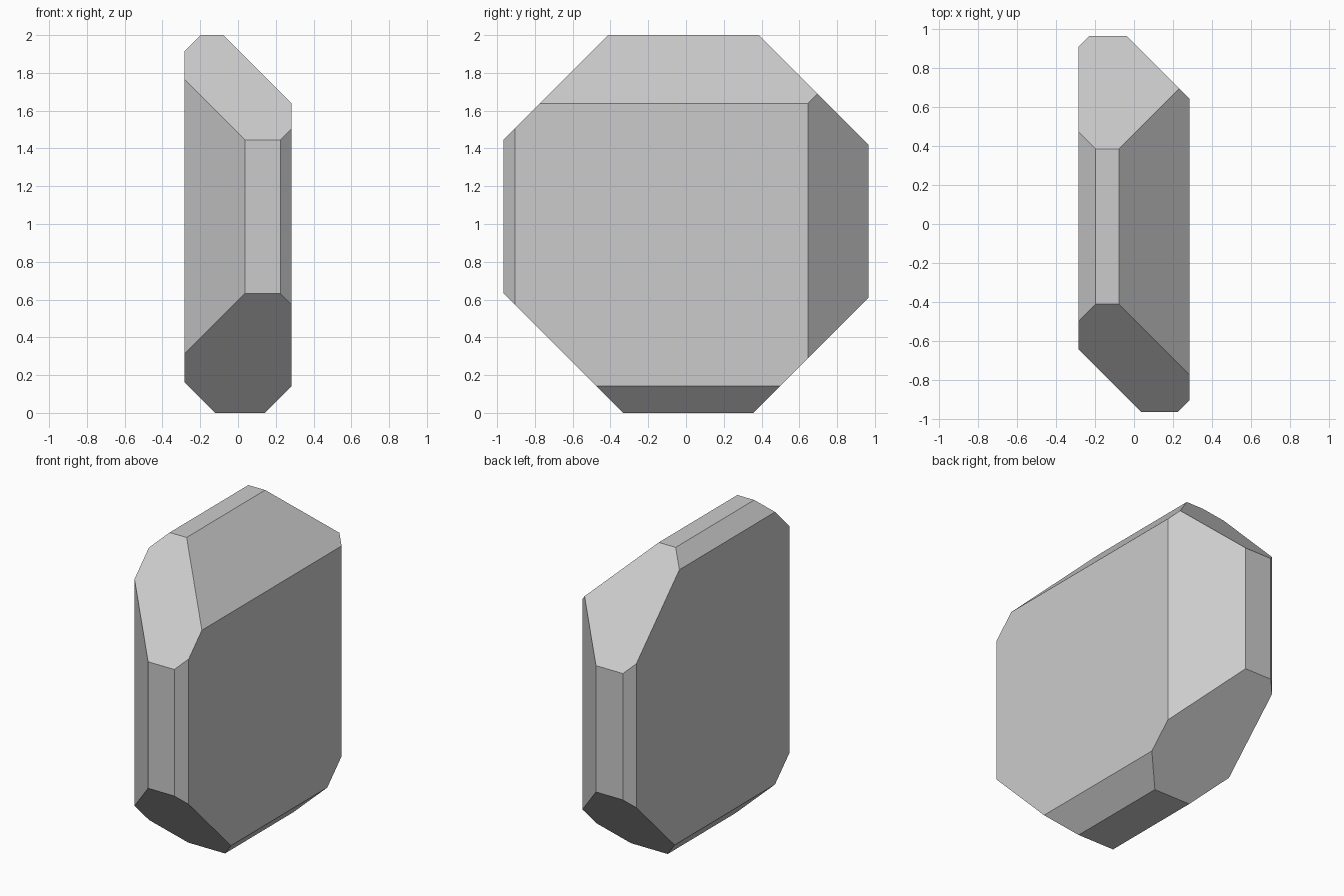
import bpy, bmesh
from mathutils import Vector

if "Cube" in bpy.data.objects:
    bpy.data.objects.remove(bpy.data.objects["Cube"])

HX, HY, H = 0.284, 0.966, 2.0

# Start block, standing on the ground
bm = bmesh.new()
bmesh.ops.create_cube(bm, size=1)
for v in bm.verts:
    v.co = Vector((v.co.x * 2 * HX, v.co.y * 2 * HY, (v.co.z + 0.5) * H))


def cut(normal, limit):
    """Slice off everything where normal . p > limit and cap the opening."""
    n = Vector(normal)
    bmesh.ops.bisect_plane(bm, geom=bm.verts[:] + bm.edges[:] + bm.faces[:],
                           dist=1e-6, plane_co=n * (limit / n.length_squared),
                           plane_no=n, clear_outer=True)
    rim = [e for e in bm.edges if e.is_boundary]
    bmesh.ops.contextual_create(bm, geom=rim)


# 45 degree chamfers on all twelve edges, each with its own depth
chamfers = [
    # front and back slopes
    ((0, -1, 1), 2.411), ((0, 1, 1), 2.386), ((0, -1, -1), 0.333), ((0, 1, -1), 0.357),
    # left and right slopes
    ((-1, 0, 1), 2.197), ((1, 0, 1), 1.923), ((-1, 0, -1), 0.120), ((1, 0, -1), 0.141),
    # upright corners
    ((-1, 1, 0), 1.194), ((1, 1, 0), 0.929), ((-1, -1, 0), 0.928), ((1, -1, 0), 1.190),
]
for normal, limit in chamfers:
    cut(normal, limit)

bmesh.ops.recalc_face_normals(bm, faces=bm.faces[:])
mesh = bpy.data.meshes.new("chamfered_block")
bm.to_mesh(mesh)
bm.free()
block = bpy.data.objects.new("chamfered_block", mesh)
bpy.context.collection.objects.link(block)
